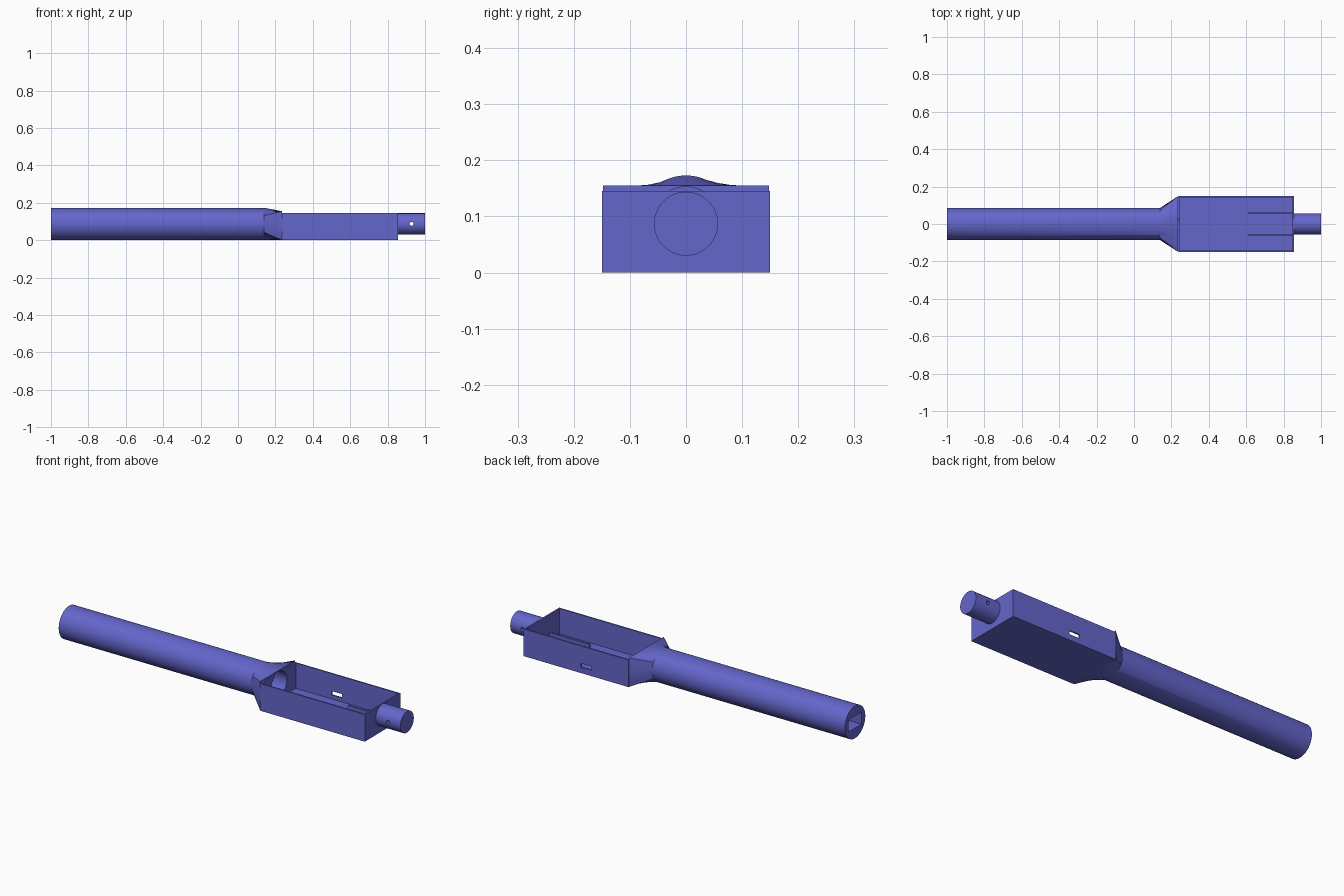
import bpy, bmesh
from math import sin, cos, pi, radians
from mathutils import Matrix, Vector

cube = bpy.data.objects.get("Cube")
if cube:
    bpy.data.objects.remove(cube, do_unlink=True)

# Single plastic colour
COLOUR = (0.127, 0.133, 0.60, 1)
plastic = bpy.data.materials.new("violet_blue_plastic")
plastic.use_nodes = True
plastic.diffuse_color = COLOUR
plastic.node_tree.nodes["Principled BSDF"].inputs["Base Color"].default_value = COLOUR

AXIS_Z = 0.0865   # height of the handle axis
RADIUS = 0.0865


def finish(name, bm):
    bmesh.ops.recalc_face_normals(bm, faces=bm.faces)
    mesh = bpy.data.meshes.new(name)
    bm.to_mesh(mesh)
    bm.free()
    obj = bpy.data.objects.new(name, mesh)
    bpy.context.collection.objects.link(obj)
    mesh.materials.append(plastic)
    return obj


def box(name, low, high):
    bm = bmesh.new()
    low, high = Vector(low), Vector(high)
    size = Matrix.Diagonal((*(high - low), 1))
    bmesh.ops.create_cube(bm, size=1, matrix=Matrix.Translation((low + high) / 2) @ size)
    return finish(name, bm)


def rod(name, centre, radius, length, axis="X", sides=64):
    bm = bmesh.new()
    turn = Matrix.Rotation(pi / 2, 4, "Y" if axis == "X" else "X")
    bmesh.ops.create_cone(bm, cap_ends=True, segments=sides, radius1=radius, radius2=radius,
                          depth=length, matrix=Matrix.Translation(centre) @ turn)
    return finish(name, bm)


def cut(obj, *cutters):
    for cutter in cutters:
        cutter.hide_render = True
        mod = obj.modifiers.new("cut", "BOOLEAN")
        mod.operation, mod.solver, mod.object = "DIFFERENCE", "EXACT", cutter
    graph = bpy.context.evaluated_depsgraph_get()
    obj_mesh = bpy.data.meshes.new_from_object(obj.evaluated_get(graph))
    obj.modifiers.clear()
    obj.data = obj_mesh
    for cutter in cutters:
        bpy.data.objects.remove(cutter, do_unlink=True)


def handle_body():
    """Round grip flowing into a rectangular collar."""
    half_w, top = 0.148, 0.155
    corners = [(-half_w, top), (half_w, top), (half_w, 0), (-half_w, 0)]
    angles = [radians(a) for a in (-59, 59, 121, 239, 301)]
    rim, ring = [], []
    for i, steps in enumerate((24, 12, 24, 12)):
        a, b = Vector(corners[i]), Vector(corners[(i + 1) % 4])
        for k in range(steps):
            t = k / steps
            rim.append(a.lerp(b, t))
            angle = angles[i] + (angles[i + 1] - angles[i]) * t
            ring.append((RADIUS * sin(angle), AXIS_Z + RADIUS * cos(angle)))
    bm = bmesh.new()
    loops = [[bm.verts.new((x, y, z)) for y, z in pts]
             for x, pts in ((-1, ring), (0.14, ring), (0.235, rim))]
    count = len(ring)
    for a, b in zip(loops, loops[1:]):
        for i in range(count):
            j = (i + 1) % count
            bm.faces.new((a[i], a[j], b[j], b[i]))
    bm.faces.new(loops[0])
    bm.faces.new(loops[-1])
    return finish("handle", bm)


def bore():
    return rod("bore_cutter", (-0.3, 0, AXIS_Z), 0.066, 1.15)


# Handle: hollow, with a rectangular slot through its end
handle = handle_body()
cut(handle, bore(),
    box("slot_cutter", (-1.1, -0.054, AXIS_Z - 0.032), (-0.8, 0.054, AXIS_Z + 0.032)))

# Open tray with a round opening to the handle and one side window
tray = box("tray", (0.235, -0.15, 0), (0.855, 0.15, 0.145))
cut(tray, box("cavity_cutter", (0.243, -0.142, 0.01), (0.847, 0.142, 0.3)),
    bore(),
    box("window_cutter", (0.455, 0.12, 0.031), (0.515, 0.2, 0.052)))

# Guide ribs on the tray floor
for side, label in ((1, "left"), (-1, "right")):
    box("guide_rib_" + label, (0.61, side * 0.06 - 0.005, 0.008),
        (0.85, side * 0.06 + 0.005, 0.05))

# End pin with a cross hole
pin = rod("end_pin", (0.926, 0, 0.087), 0.057, 0.148)
cut(pin, rod("pin_hole_cutter", (0.928, 0, 0.087), 0.01, 0.3, "Y", 24))

# Smooth round surfaces, sharp edges kept
for obj in (handle, tray, pin):
    bpy.ops.object.select_all(action="DESELECT")
    obj.select_set(True)
    bpy.context.view_layer.objects.active = obj
    bpy.ops.object.shade_smooth_by_angle(angle=radians(25))
